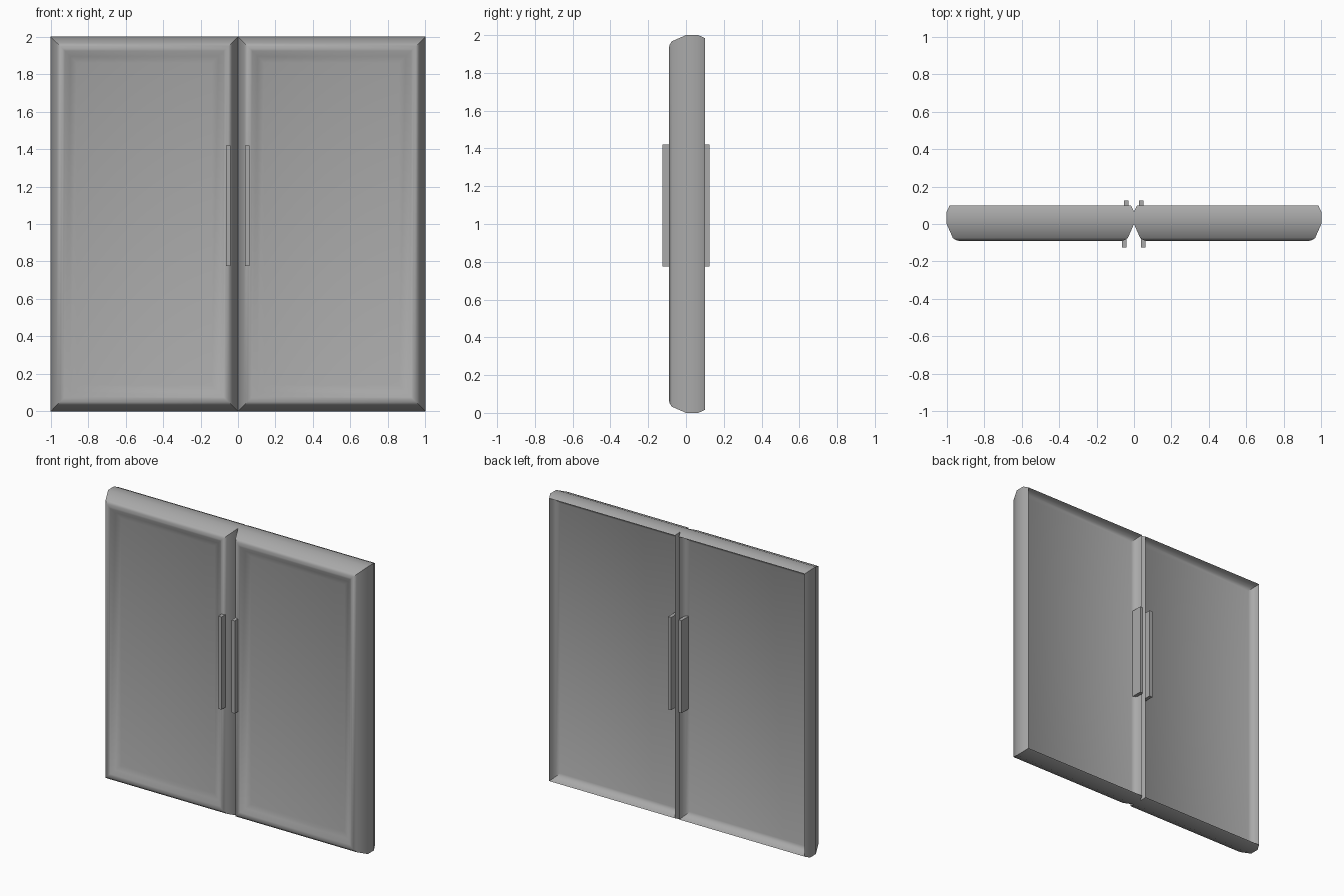
import bpy
import bmesh
import math

cube = bpy.data.objects.get("Cube")
if cube:
    bpy.data.objects.remove(cube, do_unlink=True)

grey = bpy.data.materials.new("mid_grey")
grey.use_nodes = True
GREY = (0.4, 0.4, 0.4, 1)
grey.diffuse_color = GREY
grey.node_tree.nodes["Principled BSDF"].inputs["Base Color"].default_value = GREY


def add_object(name, bm):
    bmesh.ops.recalc_face_normals(bm, faces=bm.faces)
    mesh = bpy.data.meshes.new(name)
    bm.to_mesh(mesh)
    bm.free()
    mesh.materials.append(grey)
    obj = bpy.data.objects.new(name, mesh)
    bpy.context.collection.objects.link(obj)
    return obj


def stacked_panel(name, x0, x1, z0, z1, profile):
    """Loft rectangles through depth; profile holds (depth, inset) pairs."""
    bm = bmesh.new()
    rings = []
    for y, inset in profile:
        a, b, c, d = x0 + inset, x1 - inset, z0 + inset, z1 - inset
        rings.append([bm.verts.new(p) for p in
                      ((a, y, c), (b, y, c), (b, y, d), (a, y, d))])
    for r, s in zip(rings, rings[1:]):
        for i in range(4):
            j = (i + 1) % 4
            bm.faces.new((r[i], r[j], s[j], s[i]))
    bm.faces.new(rings[0])
    bm.faces.new(rings[-1])
    return add_object(name, bm)


# Door leaves: dished front inside a rounded lip, bevelled edge,
# and a back sunk behind a sharp rim through a rounded cove
FRONT = [(-0.056, 0.14), (-0.068, 0.105), (-0.086, 0.076),
         (-0.09, 0.064), (-0.086, 0.05), (-0.075, 0.033)]
EDGE = [(0, 0), (0.065, 0), (0.1, 0.016)]
BACK = [(0.074, 0.0225), (0.056, 0.036), (0.043, 0.06)]
for side, x0, x1 in (("right", -1, 0), ("left", 0, 1)):
    leaf = stacked_panel(side + "_door", x0, x1, 0, 2, FRONT + EDGE + BACK)
    bpy.ops.object.select_all(action="DESELECT")
    leaf.select_set(True)
    bpy.context.view_layer.objects.active = leaf
    bpy.ops.object.shade_smooth_by_angle(angle=math.radians(35))

# Flat bar handles on both faces, rooted in the door
for face, y0, y1, offset in (("front", -0.125, -0.06, 0.051),
                             ("back", 0.038, 0.125, 0.04)):
    for side, sign in (("right", -1), ("left", 1)):
        x = sign * offset - 0.001
        stacked_panel(f"{face}_{side}_handle", x - 0.0125, x + 0.0125,
                      0.775, 1.42, [(y0, 0), (y1, 0)])
